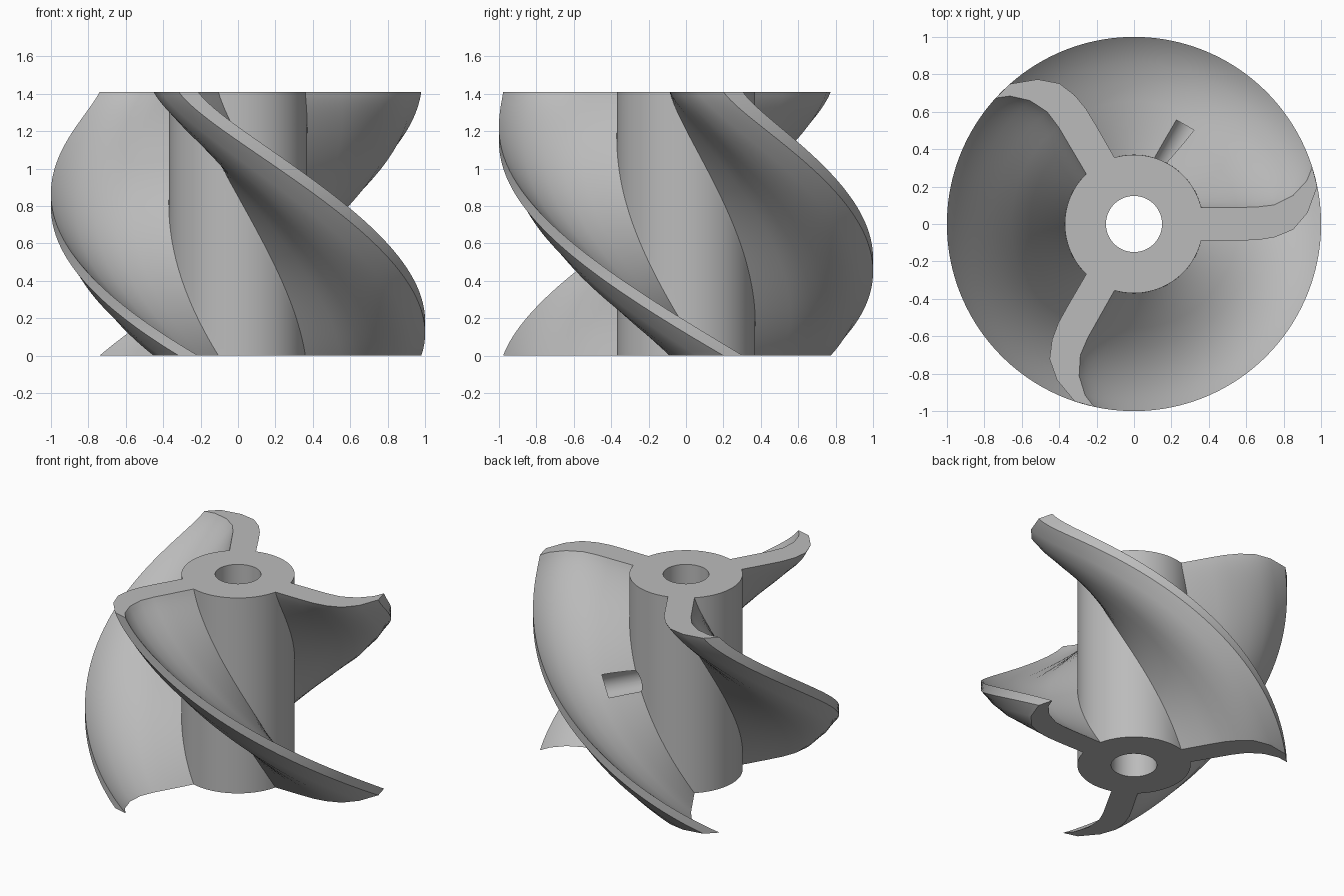
import bpy, bmesh, math
from mathutils import Matrix, Vector

if "Cube" in bpy.data.objects:
    bpy.data.objects.remove(bpy.data.objects["Cube"], do_unlink=True)

HEIGHT = 1.41
HUB_R = 0.37
BORE_R = 0.15
BLADES = 3
TWIST = math.radians(120)
LAYERS = 64
ARC_STEPS = 24

# Single cast metal colour
metal = bpy.data.materials.new("cast_grey")
metal.use_nodes = True
colour = (0.5, 0.5, 0.5, 1)
metal.diffuse_color = colour
metal.node_tree.nodes["Principled BSDF"].inputs["Base Color"].default_value = colour


def add_object(name, bm):
    bmesh.ops.recalc_face_normals(bm, faces=bm.faces)
    mesh = bpy.data.meshes.new(name)
    bm.to_mesh(mesh)
    bm.free()
    mesh.materials.append(metal)
    obj = bpy.data.objects.new(name, mesh)
    bpy.context.collection.objects.link(obj)
    return obj


def cylinder(name, radius, length, matrix, sides=64):
    bm = bmesh.new()
    bmesh.ops.create_cone(bm, cap_ends=True, segments=sides, radius1=radius,
                          radius2=radius, depth=length, matrix=matrix)
    return add_object(name, bm)


def twist_at(t):
    # Nearly even helix that eases off towards the top end
    lead = 0.035 * (1 - math.exp(-t / 0.2)) * (1 - math.exp((t - 1) / 0.07))
    return TWIST * (1 - t - lead)


# Hooked blade section, from the hub out along one side and back on the other
blade = [(0.36, -0.087), (0.55, -0.088), (0.66, -0.086), (0.755, -0.07),
         (0.851, -0.03), (0.928, 0.06), (0.98, 0.2),
         (0.953, 0.304), (0.924, 0.232), (0.85, 0.152), (0.75, 0.102),
         (0.65, 0.09), (0.55, 0.089), (0.36, 0.087)]

# Full outline: each blade followed by the hub arc to the next one
root = math.atan2(0.087, 0.36)
step = math.tau / BLADES
outline = []
for b in range(BLADES):
    turn = Matrix.Rotation(b * step, 3, 'Z')
    outline += [turn @ Vector((x, y, 0)) for x, y in blade]
    for i in range(1, ARC_STEPS):
        a = b * step + root + (step - 2 * root) * i / ARC_STEPS
        outline.append(Vector((HUB_R * math.cos(a), HUB_R * math.sin(a), 0)))

# Loft the outline upward along the twist
bm = bmesh.new()
rings = []
for k in range(LAYERS + 1):
    t = k / LAYERS
    turn = Matrix.Rotation(twist_at(t), 3, 'Z')
    rings.append([bm.verts.new(turn @ p + Vector((0, 0, HEIGHT * t))) for p in outline])
count = len(outline)
for low, high in zip(rings, rings[1:]):
    for i in range(count):
        j = (i + 1) % count
        bm.faces.new((low[i], low[j], high[j], high[i]))
bm.faces.new(rings[0][::-1])
bm.faces.new(rings[-1])
impeller = add_object("impeller", bm)

# Shaft bore and radial set-screw hole
bore = cylinder("bore_cutter", BORE_R, HEIGHT * 2, Matrix.Translation((0, 0, HEIGHT / 2)))
hole_end = 0.595
hole_matrix = (Matrix.Translation((0, 0, HEIGHT / 2)) @ Matrix.Rotation(math.radians(60), 4, 'Z')
               @ Matrix.Translation((hole_end / 2, 0, 0)) @ Matrix.Rotation(math.pi / 2, 4, 'Y'))
hole = cylinder("screw_hole_cutter", 0.09, hole_end, hole_matrix, 40)

bpy.ops.object.select_all(action='DESELECT')
impeller.select_set(True)
bpy.context.view_layer.objects.active = impeller
for cutter in (bore, hole):
    cut = impeller.modifiers.new(cutter.name, 'BOOLEAN')
    cut.operation = 'DIFFERENCE'
    cut.solver = 'EXACT'
    cut.object = cutter
    bpy.ops.object.modifier_apply(modifier=cut.name)
    bpy.data.objects.remove(cutter, do_unlink=True)

bpy.ops.object.shade_smooth_by_angle(angle=math.radians(30))
